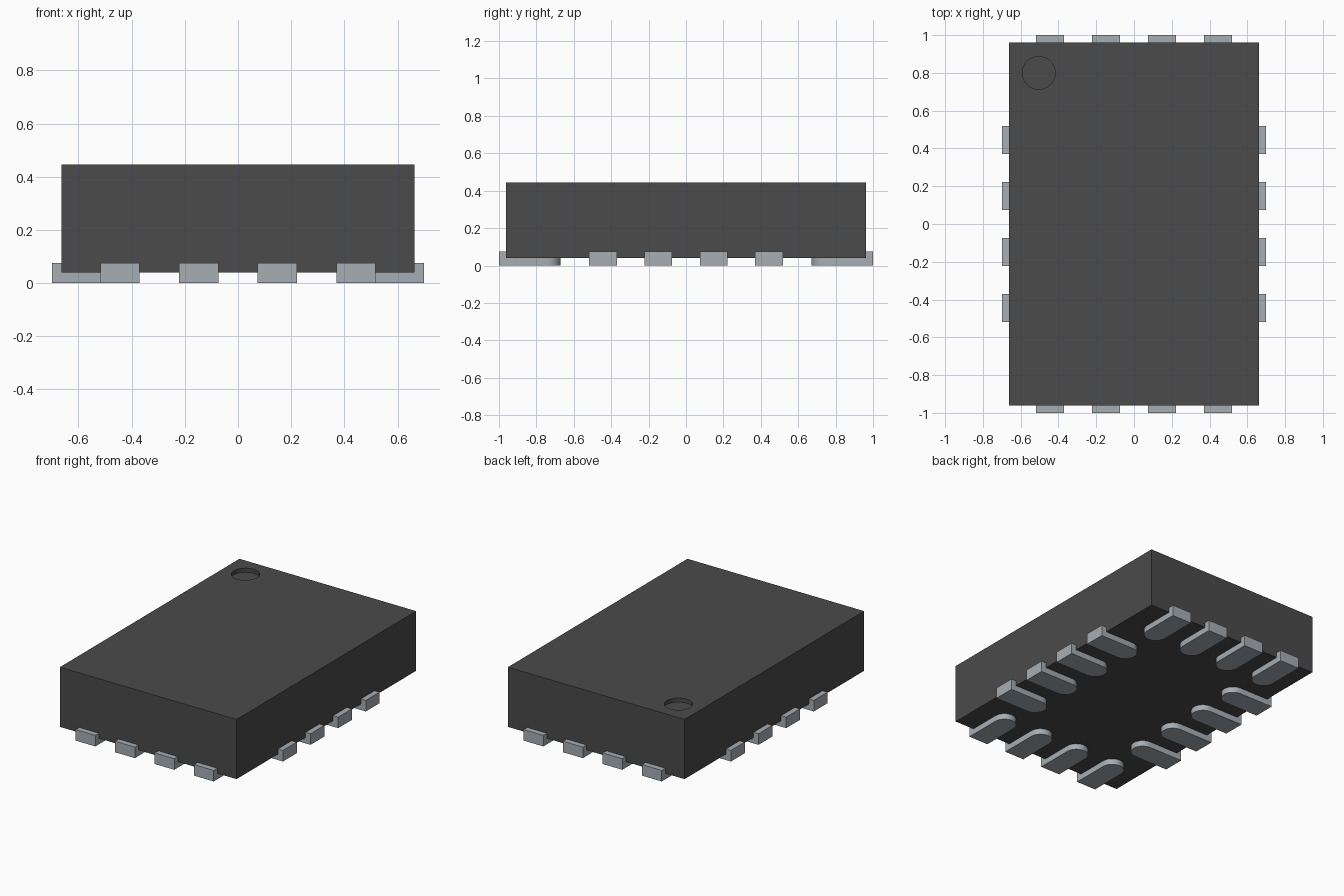
import bpy, bmesh, math
from mathutils import Matrix

cube = bpy.data.objects.get("Cube")
if cube:
    bpy.data.objects.remove(cube, do_unlink=True)


def material(name, rgb):
    m = bpy.data.materials.new(name)
    m.use_nodes = True
    m.diffuse_color = (*rgb, 1)
    m.node_tree.nodes["Principled BSDF"].inputs["Base Color"].default_value = (*rgb, 1)
    return m


BLACK = material("dark grey plastic", (0.069, 0.069, 0.069))
METAL = material("tinned metal", (0.38, 0.42, 0.45))

BODY_X, BODY_Y, BODY_Z0, BODY_Z1 = 0.663, 0.962, 0.04, 0.445
HALF_X, HALF_Y = 0.70, 1.0          # outer reach of the contacts
PAD_LEN, PAD_W, PAD_H = 0.33, 0.148, 0.075


def new_object(name, bm, mat):
    bmesh.ops.recalc_face_normals(bm, faces=bm.faces)
    me = bpy.data.meshes.new(name)
    bm.to_mesh(me)
    bm.free()
    me.materials.append(mat)
    ob = bpy.data.objects.new(name, me)
    bpy.context.collection.objects.link(ob)
    return ob


def activate(ob):
    bpy.ops.object.select_all(action='DESELECT')
    ob.select_set(True)
    bpy.context.view_layer.objects.active = ob


# Package body
bm = bmesh.new()
bmesh.ops.create_cube(bm, size=1, matrix=Matrix.Translation((0, 0, (BODY_Z0 + BODY_Z1) / 2))
                      @ Matrix.Diagonal((2 * BODY_X, 2 * BODY_Y, BODY_Z1 - BODY_Z0, 1)))
body = new_object("package_body", bm, BLACK)

# Round corner dimple, cut into the top
bm = bmesh.new()
bmesh.ops.create_cone(bm, cap_ends=True, segments=48, radius1=0.087, radius2=0.087, depth=0.06,
                      matrix=Matrix.Translation((-0.504, 0.80, BODY_Z1 + 0.003)))
cutter = new_object("dimple_cutter", bm, BLACK)
cutter.hide_render = True
cut = body.modifiers.new("dimple", 'BOOLEAN')
cut.operation, cut.solver, cut.object = 'DIFFERENCE', 'EXACT', cutter
activate(body)
bpy.ops.object.modifier_apply(modifier=cut.name)
bpy.data.objects.remove(cutter, do_unlink=True)
bpy.ops.object.shade_smooth_by_angle(angle=math.radians(30))


def contact(name, reach, offset, angle):
    """Flat contact with a square outer end and a rounded inner end."""
    r = PAD_W / 2
    cx = reach - PAD_LEN + r
    outline = [(reach, -r), (reach, r)]
    for i in range(17):
        a = math.pi / 2 + math.pi * i / 16
        outline.append((cx + r * math.cos(a), r * math.sin(a)))
    bm = bmesh.new()
    face = bm.faces.new([bm.verts.new((x, y + offset, 0)) for x, y in outline])
    top = bmesh.ops.extrude_face_region(bm, geom=[face])["geom"]
    bmesh.ops.translate(bm, vec=(0, 0, PAD_H),
                        verts=[v for v in top if isinstance(v, bmesh.types.BMVert)])
    bmesh.ops.rotate(bm, verts=bm.verts, matrix=Matrix.Rotation(angle, 3, 'Z'))
    ob = new_object(name, bm, METAL)
    activate(ob)
    bpy.ops.object.shade_smooth_by_angle(angle=math.radians(30))


# Four contacts on each of the four sides
sides = [("left", HALF_X), ("back", HALF_Y), ("right", HALF_X), ("front", HALF_Y)]
for s, (side, reach) in enumerate(sides):
    for k in range(4):
        contact(f"{side}_contact_{k + 1}", reach, (k - 1.5) * 0.296, s * math.pi / 2)
